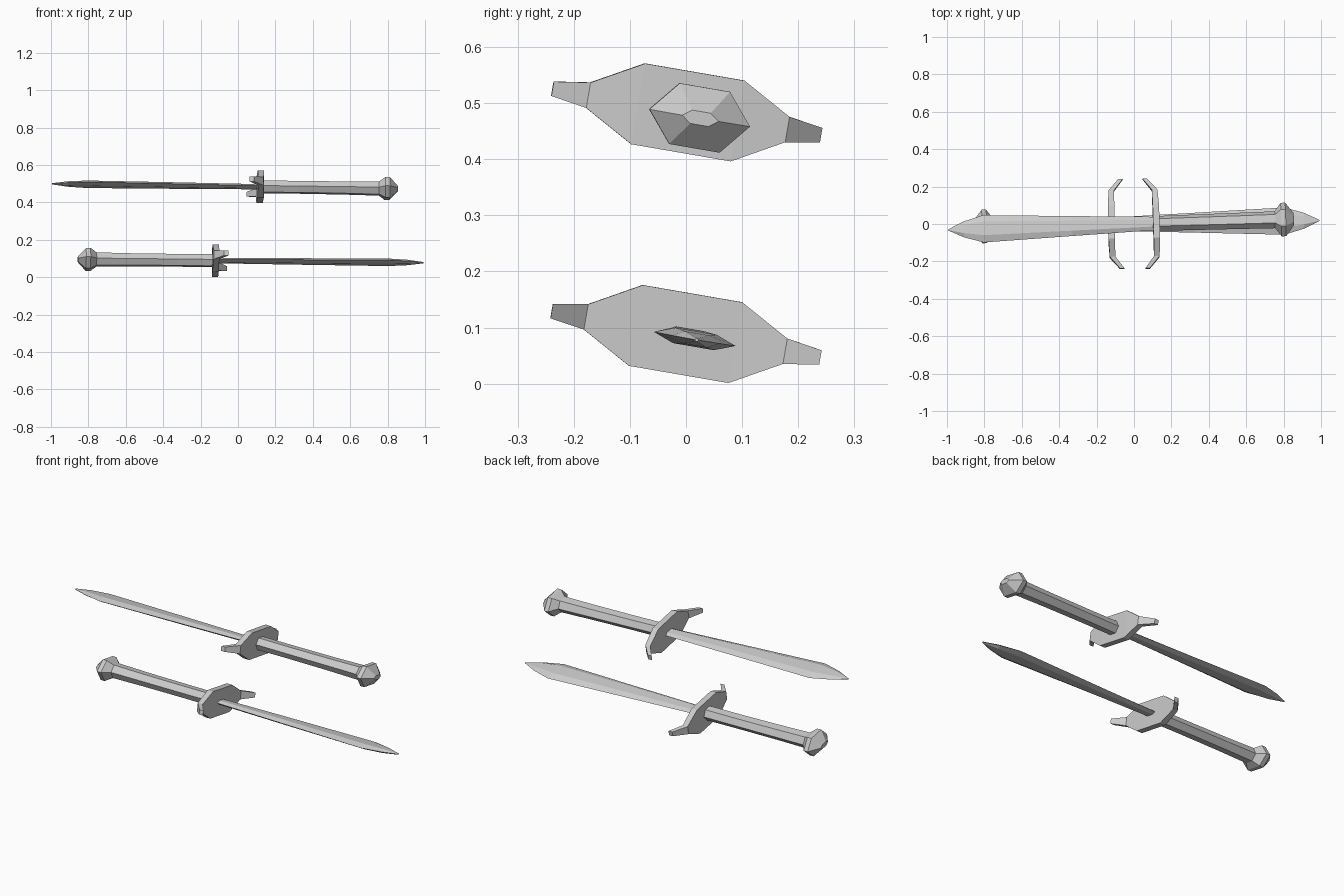
import bpy, bmesh
from math import cos, sin, radians
from mathutils import Vector, Matrix

if "Cube" in bpy.data.objects:
    bpy.data.objects.remove(bpy.data.objects["Cube"])


def loft(name, rings, matrix):
    """Skin a list of equal-length point rings and cap both ends."""
    bm = bmesh.new()
    loops = [[bm.verts.new(p) for p in ring] for ring in rings]
    n = len(loops[0])
    for a, b in zip(loops, loops[1:]):
        for i in range(n):
            j = (i + 1) % n
            bm.faces.new((a[i], a[j], b[j], b[i]))
    bm.faces.new(loops[0])
    bm.faces.new(loops[-1])
    bmesh.ops.remove_doubles(bm, verts=bm.verts, dist=1e-5)
    bmesh.ops.recalc_face_normals(bm, faces=bm.faces)
    mesh = bpy.data.meshes.new(name)
    bm.to_mesh(mesh)
    bm.free()
    ob = bpy.data.objects.new(name, mesh)
    ob.matrix_world = matrix
    bpy.context.collection.objects.link(ob)


def hexagon(x, w, h, flat=0.5):
    """Flattened six-sided section across the sword's long axis."""
    f = w * flat
    return [(x, w, 0), (x, f, h), (x, -f, h), (x, -w, 0), (x, -f, -h), (x, f, -h)]


def bar(u, h, x0, x1):
    """Rectangular section of the guard at width position u."""
    return [(x0, u, -h), (x1, u, -h), (x1, u, h), (x0, u, h)]


def sword(prefix, centre, axis, roll):
    # Local frame: +x to the blade tip, y along the guard
    x = Vector(axis).normalized()
    y = Vector((0, cos(roll), sin(roll)))
    y = (y - x * y.dot(x)).normalized()
    rot = Matrix((x, y, x.cross(y))).transposed().to_4x4()
    m = Matrix.Translation(centre) @ rot

    # Blade widens gently, then closes to a point
    loft(prefix + "_blade", [hexagon(*r) for r in (
        (0, .036, .011), (.45, .054, .013), (.925, .074, .014),
        (1.03, .043, .011), (1.113, .003, .003))], m)
    # Six-sided grip with a slight waist
    loft(prefix + "_grip", [hexagon(*r) for r in (
        (0, .040, .032), (-.2, .042, .031), (-.45, .044, .032), (-.645, .046, .035))], m)
    # Faceted pommel
    loft(prefix + "_pommel", [hexagon(*r) for r in (
        (-.635, .046, .034), (-.668, .091, .055), (-.692, .091, .055),
        (-.736, .033, .012))], m)
    # Guard plate with arms bent toward the blade
    half = [(.09, .073, -.017, .017), (.18, .023, -.012, .018), (.243, .013, .042, .066)]
    rings = [bar(-u, *r) for u, *r in reversed(half)] + [bar(u, *r) for u, *r in half]
    loft(prefix + "_guard", rings, m)


sword("lower_sword", (-.121, -.001, .0885), (1, .018, -.0095), radians(-9.8))
sword("upper_sword", (.119, .003, .4835), (-1, -.031, .0145), radians(-9.8))
